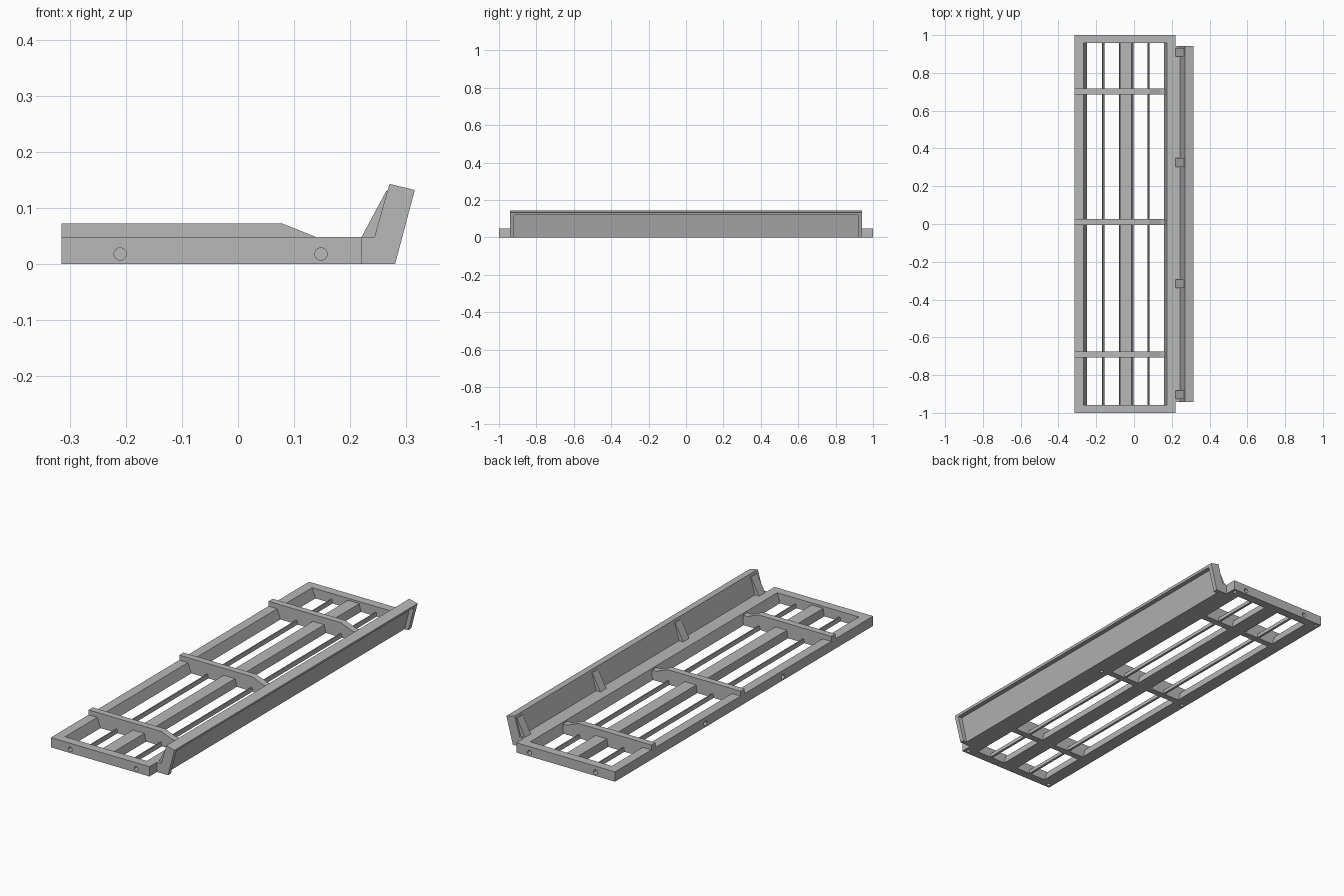
import bpy
import bmesh
from mathutils import Vector

if "Cube" in bpy.data.objects:
    bpy.data.objects.remove(bpy.data.objects["Cube"], do_unlink=True)

GREY = bpy.data.materials.new("plain grey")
GREY.use_nodes = True
GREY.diffuse_color = (0.48, 0.48, 0.48, 1)
GREY.node_tree.nodes["Principled BSDF"].inputs["Base Color"].default_value = GREY.diffuse_color


def add_object(name, bm):
    bmesh.ops.recalc_face_normals(bm, faces=bm.faces)
    mesh = bpy.data.meshes.new(name)
    bm.to_mesh(mesh)
    bm.free()
    mesh.materials.append(GREY)
    obj = bpy.data.objects.new(name, mesh)
    bpy.context.collection.objects.link(obj)
    return obj


def prism(name, profile, y0, y1):
    """Extrude an x-z profile along y."""
    bm = bmesh.new()
    face = bm.faces.new([bm.verts.new((x, y0, z)) for x, z in profile])
    ext = bmesh.ops.extrude_face_region(bm, geom=[face])
    verts = [g for g in ext["geom"] if isinstance(g, bmesh.types.BMVert)]
    bmesh.ops.translate(bm, verts=verts, vec=(0, y1 - y0, 0))
    return add_object(name, bm)


def drill(part, centre, direction, radius=0.011, depth=0.03):
    """Cut a blind round hole into a part."""
    bm = bmesh.new()
    bmesh.ops.create_cone(bm, cap_ends=True, segments=24, radius1=radius,
                          radius2=radius, depth=depth * 2)
    turn = Vector((0, 0, 1)).rotation_difference(Vector(direction)).to_matrix()
    bmesh.ops.rotate(bm, verts=bm.verts, matrix=turn)
    bmesh.ops.translate(bm, verts=bm.verts, vec=centre)
    cutter = add_object("hole_cutter", bm)
    cutter.hide_render = True
    mod = part.modifiers.new("hole", 'BOOLEAN')
    mod.operation, mod.solver, mod.object = 'DIFFERENCE', 'EXACT', cutter
    bpy.context.view_layer.update()
    graph = bpy.context.evaluated_depsgraph_get()
    mesh = bpy.data.meshes.new_from_object(part.evaluated_get(graph))
    part.modifiers.clear()
    part.data = mesh
    bpy.data.objects.remove(cutter, do_unlink=True)


LEFT, RIGHT, TOP, END = -0.315, 0.22, 0.048, 0.957

# Long side rails with sloping inner walls
outer_rail = prism("outer_side_rail",
                   [(LEFT, 0), (-0.25, 0), (-0.268, TOP), (LEFT, TOP)], -END, END)
flange_rail = prism("flange_side_rail",
                    [(RIGHT, 0), (0.16, 0), (0.175, TOP), (RIGHT, TOP)], -END, END)
for y in (-0.3, 0.3):
    drill(outer_rail, (LEFT, y, 0.018), (1, 0, 0))
drill(outer_rail, (-0.295, 0, 0), (0, 0, 1), 0.009, 0.02)
drill(flange_rail, (0.2, 0, 0), (0, 0, 1), 0.009, 0.02)

# End rails with side holes and holes underneath
for name, s in (("front_end_rail", -1), ("back_end_rail", 1)):
    rail = prism(name, [(LEFT, 0), (RIGHT, 0), (RIGHT, TOP), (LEFT, TOP)], s * END, s)
    for x in (-0.21, 0.148):
        drill(rail, (x, s, 0.018), (0, 1, 0))
    for x in (-0.295, 0.2):
        drill(rail, (x, s * 0.98, 0), (0, 0, 1), 0.009, 0.02)

# Middle bar and thin rods running lengthwise
prism("middle_bar", [(-0.08, 0), (-0.003, 0), (-0.012, 0.038), (-0.074, 0.038)], -END, END)
for i, x in enumerate((-0.163, 0.077)):
    prism(f"thin_rod_{i + 1}",
          [(x - 0.006, 0), (x + 0.006, 0), (x + 0.003, 0.02), (x - 0.003, 0.02)], -END, END)

# Raised cross ribs
rib = [(LEFT, 0.04), (-0.262, 0.04), (-0.262, 0), (0.165, 0), (0.165, TOP),
       (0.14, TOP), (0.08, 0.072), (LEFT, 0.072)]
for i, y in enumerate((-0.692, 0.011, 0.702)):
    prism(f"cross_rib_{i + 1}", rib, y - 0.016, y + 0.016)

# Upright flange: recessed panel with a top lip, closed by end caps
inner = [(0.27, 0.143), (0.243, TOP), (RIGHT, TOP), (RIGHT, 0)]
prism("flange_panel", [(0.26, 0), (0.29, 0.12), (0.312, 0.12), (0.315, 0.132)] + inner,
      -0.92, 0.92)
for name, s in (("front_flange_cap", -1), ("back_flange_cap", 1)):
    prism(name, [(0.28, 0), (0.315, 0.132)] + inner, s * 0.92, s * 0.942)

# Gussets behind the flange
for i, y in enumerate((-0.904, -0.316, 0.326, 0.91)):
    prism(f"gusset_{i + 1}", [(RIGHT, TOP), (0.246, TOP), (0.268, 0.132), (0.264, 0.13)],
          y - 0.023, y + 0.023)
